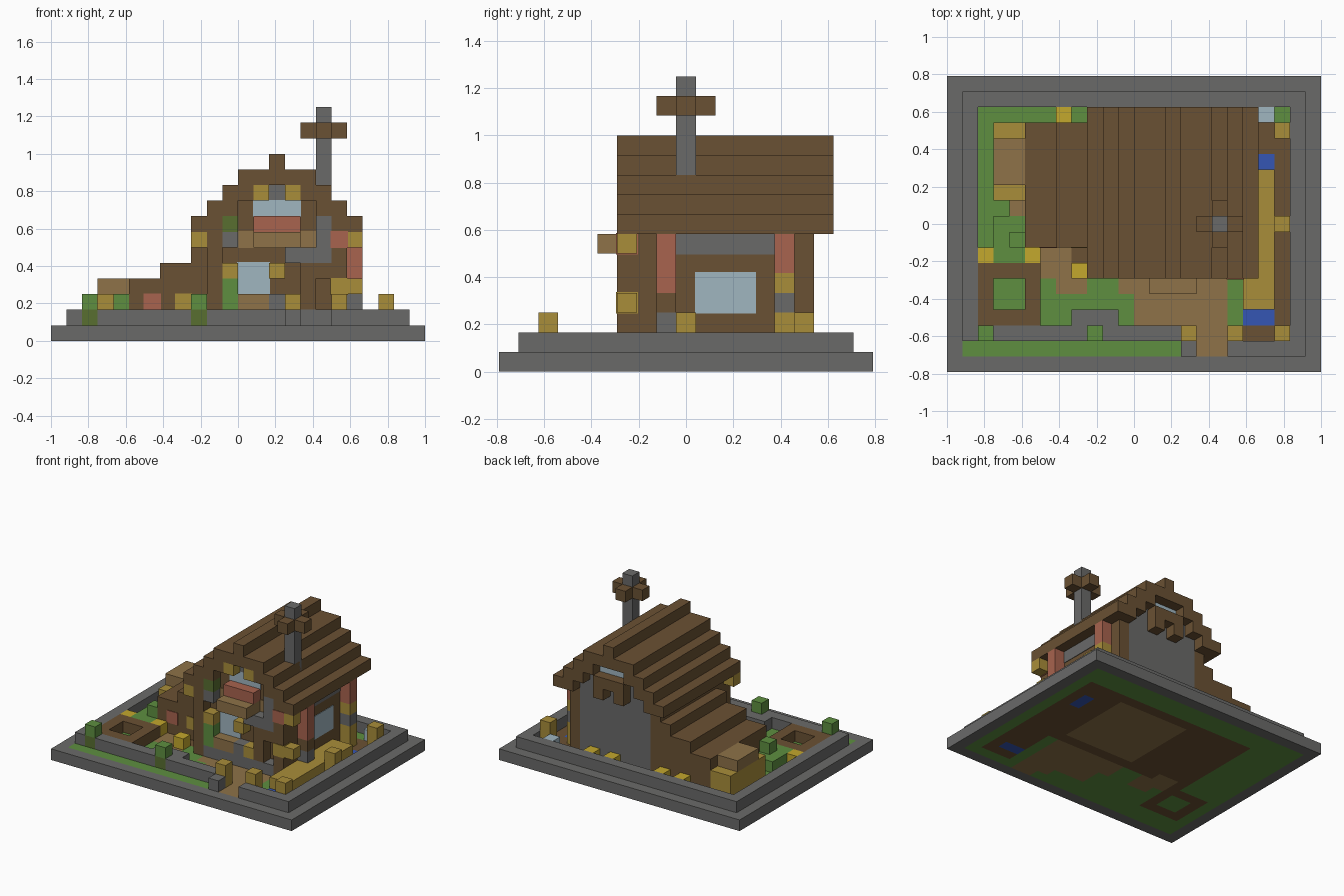
import bpy, bmesh

cube = bpy.data.objects.get("Cube")
if cube:
    bpy.data.objects.remove(cube)

UNIT = 1 / 12          # edge of one block
WIDE, DEEP = 24, 19    # plot size in blocks


def material(name, hexcode):
    srgb = [int(hexcode[i:i + 2], 16) / 255 for i in (0, 2, 4)]
    color = [((c + 0.055) / 1.055) ** 2.4 for c in srgb] + [1]
    mat = bpy.data.materials.new(name)
    mat.use_nodes = True
    mat.diffuse_color = color
    mat.node_tree.nodes["Principled BSDF"].inputs["Base Color"].default_value = color
    return mat


WOOD = material("dark wood", "6A5133")
STONE = material("grey stone", "6A6A69")
GRASS = material("leaf green", "5E8F40")
TAN = material("tan plank", "8E7248")
STRAW = material("straw gold", "A98D3A")
YELLOW = material("flower yellow", "C4A82D")
WATER = material("water blue", "3556B4")
GLASS = material("pale glass", "A0B6C0")
BRICK = material("red brick", "A8634E")
OLIVE = material("olive hedge", "586E30")


def link(name, bm, mats):
    mesh = bpy.data.meshes.new(name)
    bm.to_mesh(mesh)
    bm.free()
    for m in mats:
        mesh.materials.append(m)
    obj = bpy.data.objects.new(name, mesh)
    bpy.context.collection.objects.link(obj)
    return obj


def box(name, mat, x, y, z, grow=0.0):
    """Box between block coordinates; grow makes an inset piece stand proud."""
    bm = bmesh.new()
    bmesh.ops.create_cube(bm, size=1)
    for v in bm.verts:
        for axis, span, shift in ((0, x, WIDE / 2), (1, y, DEEP / 2), (2, z, 0)):
            side = 1 if v.co[axis] > 0 else 0
            v.co[axis] = (span[side] + (grow if side else -grow) - shift) * UNIT
    return link(name, bm, [mat])


def inset(name, mat, x, y, z):
    return box(name, mat, x, y, z, grow=0.05)


def cell(name, mat, i, j, z):
    return box(name, mat, (i, i + 1), (j, j + 1), z)


# Painted ground slab: later patches cover earlier ones
patches = [
    (GRASS, (1, 23), (1, 18)),
    (WOOD, (2, 6), (3, 7)),
    (GRASS, (3, 5), (4, 6)),
    (WOOD, (5, 19), (7, 16)),
    (TAN, (11, 18), (8, 15)),
    (WOOD, (19, 22), (2, 16)),
    (WATER, (19, 21), (3, 4)),
    (WATER, (20, 21), (12, 14)),
    (TAN, (6, 8), (6, 8)),
    (TAN, (7, 9), (5, 6)),
    (TAN, (8, 9), (6, 7)),
    (TAN, (11, 16), (3, 7)),
    (GRASS, (15, 16), (3, 5)),
    (GRASS, (11, 12), (3, 5)),
    (TAN, (15, 18), (2, 7)),
    (TAN, (16, 18), (1, 2)),
]
ground_mats = [STONE, GRASS, WOOD, TAN, WATER]
bm = bmesh.new()
bmesh.ops.create_grid(bm, x_segments=WIDE, y_segments=DEEP, size=0.5)
for v in bm.verts:
    v.co = (v.co.x * WIDE * UNIT, v.co.y * DEEP * UNIT, UNIT)
for face in bm.faces:
    center = face.calc_center_median()
    i, j = center.x / UNIT + WIDE / 2, center.y / UNIT + DEEP / 2
    for mat, x, y in patches:
        if x[0] < i < x[1] and y[0] < j < y[1]:
            face.material_index = ground_mats.index(mat)
slab = link("ground_slab", bm, ground_mats)
solid = slab.modifiers.new("thickness", "SOLIDIFY")
solid.thickness = UNIT
solid.offset = -1

# Boundary walls
low = (1, 2)
box("left_boundary_wall", STONE, (1, 2), (2, 17), low)
box("right_boundary_wall", STONE, (22, 23), (2, 17), low)
box("back_boundary_wall", STONE, (1, 23), (17, 18), low)
box("front_right_boundary_wall", STONE, (18, 23), (1, 2), low)
box("gate_stone", STONE, (15, 16), (1, 2), low)
for name, x in (("a", (3, 9)), ("b", (10, 15))):
    box("front_garden_wall_" + name, STONE, x, (2, 3), low)
box("garden_wall_bulge", STONE, (8, 11), (3, 4), low)

# Hedges, bushes, flowers and posts
for i in (2, 9):
    cell("hedge_base", OLIVE, i, 2, low)
    cell("hedge_top", GRASS, i, 2, (2, 3))
box("side_bush", GRASS, (3, 5), (7, 10), low)
cell("side_bush_top", GRASS, 4, 8, (2, 3))
for i, j in ((2, 7), (5, 7), (8, 6), (7, 16), (9, 16), (14, 16), (16, 16)):
    cell("flower", YELLOW, i, j, low)
for i, j in ((15, 2), (18, 2), (21, 2), (21, 9), (21, 15)):
    cell("fence_post", STRAW, i, j, (1, 3))
cell("ice_block", GLASS, 20, 16, low)

# Raised planter frame
for y in ((3, 4), (6, 7)):
    box("planter_rail", WOOD, (2, 6), y, low)
for x in ((2, 3), (5, 6)):
    box("planter_side", WOOD, x, (4, 6), low)

# Crop field and stacked bales
box("crop_field", STRAW, (19, 21), (4, 13), low)
box("bale_stack", STRAW, (3, 5), (11, 16), (1, 3))
box("bale_stack_lid", TAN, (3, 5), (12, 15), (3, 4))
cell("bale_step", TAN, 4, 10, low)

# House body and gable
box("house_core", WOOD, (10, 19), (7, 15), (1, 7))
box("front_foundation", STONE, (11, 18), (6, 7), low)
for n in range(3):
    span = (11 + n, 18 - n)
    box("gable_step", WOOD, span, (7, 15), (7 + n, 8 + n))
    box("back_gable_step", STONE if n < 2 else WOOD, span, (15, 16), (7 + n, 8 + n))
box("back_wall", STONE, (11, 18), (15, 16), (1, 7))
for x in ((10, 11), (18, 19)):
    box("back_corner_post", WOOD, x, (15, 16), (1, 7))

# Main stepped roof
roof_y = (6, 17)
for n in range(3):
    z = (7 + n, 8 + n)
    box("roof_left_step", WOOD, (9 + n, 11 + n), roof_y, z)
    box("roof_right_step", WOOD, (18 - n, 20 - n), roof_y, z)
box("roof_cap", WOOD, (12, 17), roof_y, (10, 11))
box("roof_ridge", WOOD, (14, 15), roof_y, (11, 12))

# Low side wing with stepped roof
for x, top in (((5, 7), 4), ((7, 9), 5), ((9, 10), 6)):
    box("wing_step", WOOD, x, (8, 16), (1, top))
inset("wing_brick", BRICK, (6, 7), (8, 9), (2, 3))
inset("wing_bale", STRAW, (8, 9), (8, 9), (2, 3))

# Chimney with a cross of beams
box("chimney", STONE, (17, 18), (9, 10), (8, 15))
for name, x, y in (("left", (16, 17), (9, 10)), ("right", (18, 19), (9, 10)),
                   ("front", (17, 18), (8, 9)), ("back", (17, 18), (10, 11))):
    box("chimney_beam_" + name, WOOD, x, y, (13, 14))

# Front posts and porch
front = (6, 7)
for x in ((10, 11), (18, 19)):
    box("front_corner_post", WOOD, x, front, (1, 7))
box("porch_post", WOOD, (16, 17), front, (2, 5))
box("porch_lintel", WOOD, (17, 18), front, (4, 5))
box("porch_beam", STONE, (15, 18), front, (5, 6))
box("porch_pillar_top", STONE, (17, 18), front, (6, 8))
box("front_lantern_left", STRAW, (9, 10), front, (6, 7))
box("front_lantern_right", STRAW, (19, 20), front, (6, 7))
box("front_bale_right", STRAW, (19, 20), front, (3, 4))
inset("corner_post_band", STRAW, (18, 19), front, (3, 4))
inset("corner_post_brick", BRICK, (18, 19), front, (6, 7))

# Front wall windows and details
wall = (7, 8)
inset("lower_window", GLASS, (12, 14), wall, (3, 5))
inset("upper_window", GLASS, (13, 16), wall, (8, 9))
inset("gable_stone", STONE, (14, 15), wall, (9, 10))
inset("balcony_floor", TAN, (12, 17), wall, (6, 7))
box("lower_window_box", TAN, (12, 14), front, (2, 3))
box("door_step", STONE, (14, 15), front, (2, 3))
box("door_bale", STRAW, (15, 16), front, (2, 3))
box("climbing_plant", GRASS, (11, 12), front, (2, 4))
box("corner_stone", STONE, (11, 12), front, (6, 7))
box("upper_plant", OLIVE, (11, 12), front, (7, 8))
box("balcony_bricks", BRICK, (13, 16), front, (7, 8))
box("balcony", TAN, (13, 16), (5, 7), (6, 7))
for x in ((11, 12), (14, 15)):
    box("window_lamp", STRAW, x, front, (4, 5))
for x in ((13, 14), (15, 16)):
    box("gable_lamp", STRAW, x, front, (9, 10))

# Right wall window, beam and pilasters
outer = (19, 20)
inset("right_window", GLASS, (18, 19), (10, 13), (3, 5))
inset("right_beam", STONE, (18, 19), (9, 14), (6, 7))
box("front_pilaster_base", STONE, outer, (8, 9), (1, 3))
box("front_pilaster_middle", WOOD, outer, (8, 9), (3, 4))
box("front_pilaster_bricks", BRICK, outer, (8, 9), (4, 7))
box("back_pilaster_base", STRAW, outer, (14, 15), (1, 3))
box("back_pilaster_stone", STONE, outer, (14, 15), (3, 4))
box("back_pilaster_band", STRAW, outer, (14, 15), (4, 5))
box("back_pilaster_bricks", BRICK, outer, (14, 15), (5, 7))

# Back gable window and hanging shelf
back = (16, 17)
inset("back_window", GLASS, (13, 16), (15, 16), (9, 10))
box("back_shelf", WOOD, (13, 16), back, (8, 9))
for x in ((13, 14), (15, 16)):
    box("back_shelf_bracket", WOOD, x, back, (7, 8))
